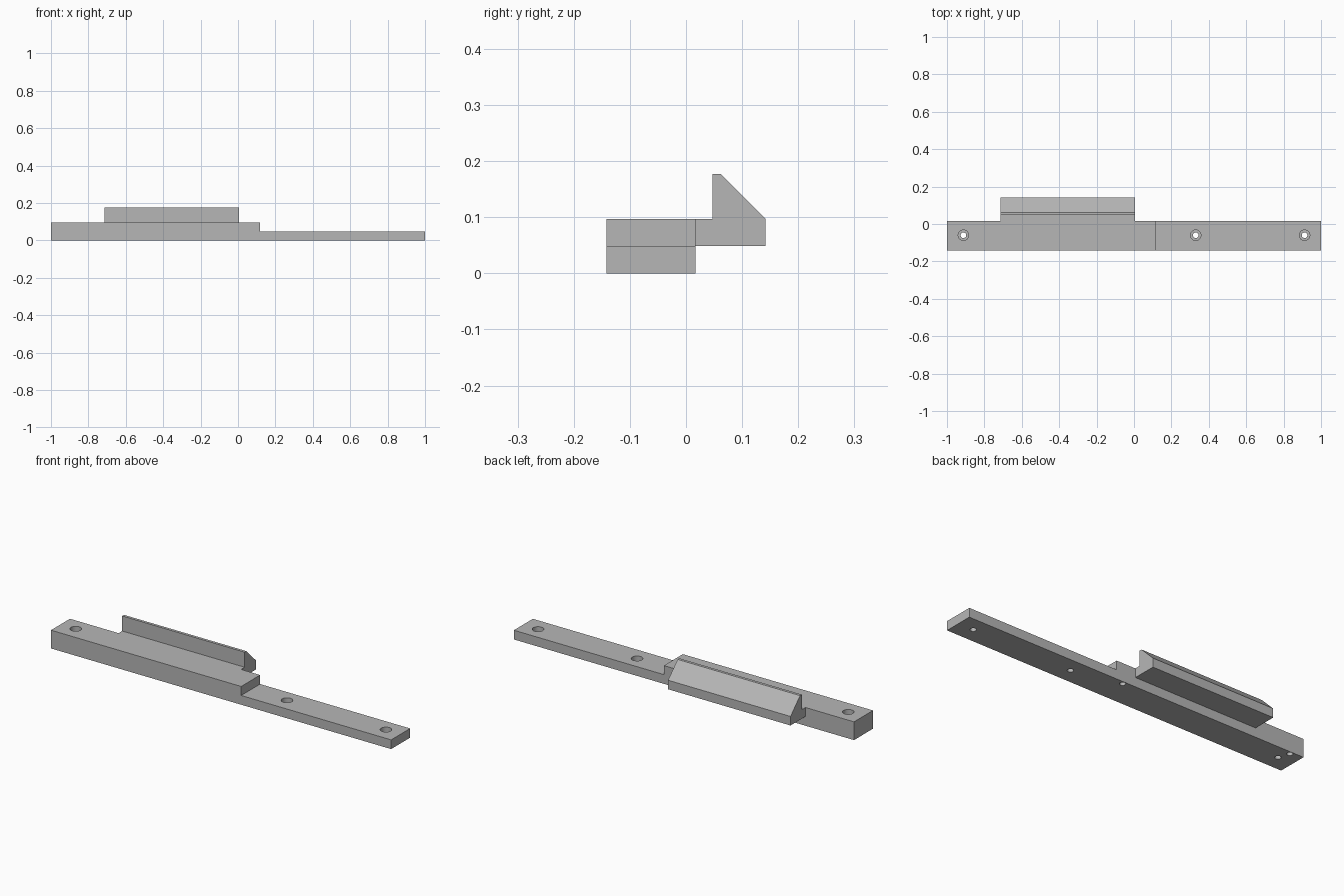
import bpy
import bmesh

default = bpy.data.objects.get("Cube")
if default:
    bpy.data.objects.remove(default, do_unlink=True)

grey = bpy.data.materials.new("plain grey")
grey.use_nodes = True
colour = (0.47, 0.47, 0.47, 1)
grey.diffuse_color = colour
grey.node_tree.nodes["Principled BSDF"].inputs["Base Color"].default_value = colour

BACK, FRONT = 0.017, -0.142     # bar sides
LOW, HIGH = 0.049, 0.097        # thin and thick bar heights
SCREW_Y = -0.06


def extrude(name, points, offset):
    """Closed profile swept along an offset vector."""
    bm = bmesh.new()
    face = bm.faces.new([bm.verts.new(p) for p in points])
    out = bmesh.ops.extrude_face_region(bm, geom=[face])
    verts = [v for v in out["geom"] if isinstance(v, bmesh.types.BMVert)]
    bmesh.ops.translate(bm, verts=verts, vec=offset)
    bmesh.ops.recalc_face_normals(bm, faces=bm.faces)
    mesh = bpy.data.meshes.new(name)
    bm.to_mesh(mesh)
    bm.free()
    mesh.materials.append(grey)
    obj = bpy.data.objects.new(name, mesh)
    bpy.context.collection.objects.link(obj)
    return obj


def combine(target, tool, operation):
    """Apply a boolean, then remove the tool."""
    mod = target.modifiers.new("boolean", "BOOLEAN")
    mod.operation, mod.object, mod.solver = operation, tool, "EXACT"
    bpy.context.view_layer.objects.active = target
    bpy.ops.object.modifier_apply(modifier=mod.name)
    bpy.data.objects.remove(tool, do_unlink=True)


def drill(target, x, y, radius, bottom, top):
    bpy.ops.mesh.primitive_cylinder_add(vertices=32, radius=radius, depth=top - bottom,
                                        location=(x, y, (top + bottom) / 2))
    cutter = bpy.context.object
    cutter.name = "drill_cutter"
    cutter.hide_render = True
    cutter.data.materials.append(grey)
    combine(target, cutter, "DIFFERENCE")


# Stepped mounting bar
side = [(-1, 0), (1, 0), (1, LOW), (0.118, LOW), (0.118, HIGH), (-1, HIGH)]
bar = extrude("mounting_bar", [(x, FRONT, z) for x, z in side], (0, BACK - FRONT, 0))

# Bevelled guide rail along the back
section = [(BACK - 0.01, LOW), (0.142, LOW), (0.142, HIGH), (0.062, 0.177),
           (0.047, 0.177), (0.047, HIGH), (BACK - 0.01, HIGH)]
rail = extrude("guide_rail", [(-0.714, y, z) for y, z in section], (0.72, 0, 0))
combine(bar, rail, "UNION")

# Counterbored screw holes
for x, surface in ((-0.912, HIGH), (0.33, LOW), (0.912, LOW)):
    drill(bar, x, SCREW_Y, 0.015, -0.05, 0.2)
    drill(bar, x, SCREW_Y, 0.028, surface - 0.028, 0.2)

# Blind pin holes underneath
for x in (-0.932, 0.068):
    drill(bar, x, 0, 0.0145, -0.05, 0.03)

bpy.ops.object.select_all(action="DESELECT")
bar.select_set(True)
bpy.context.view_layer.objects.active = bar
bpy.ops.object.shade_smooth_by_angle(angle=0.5)
